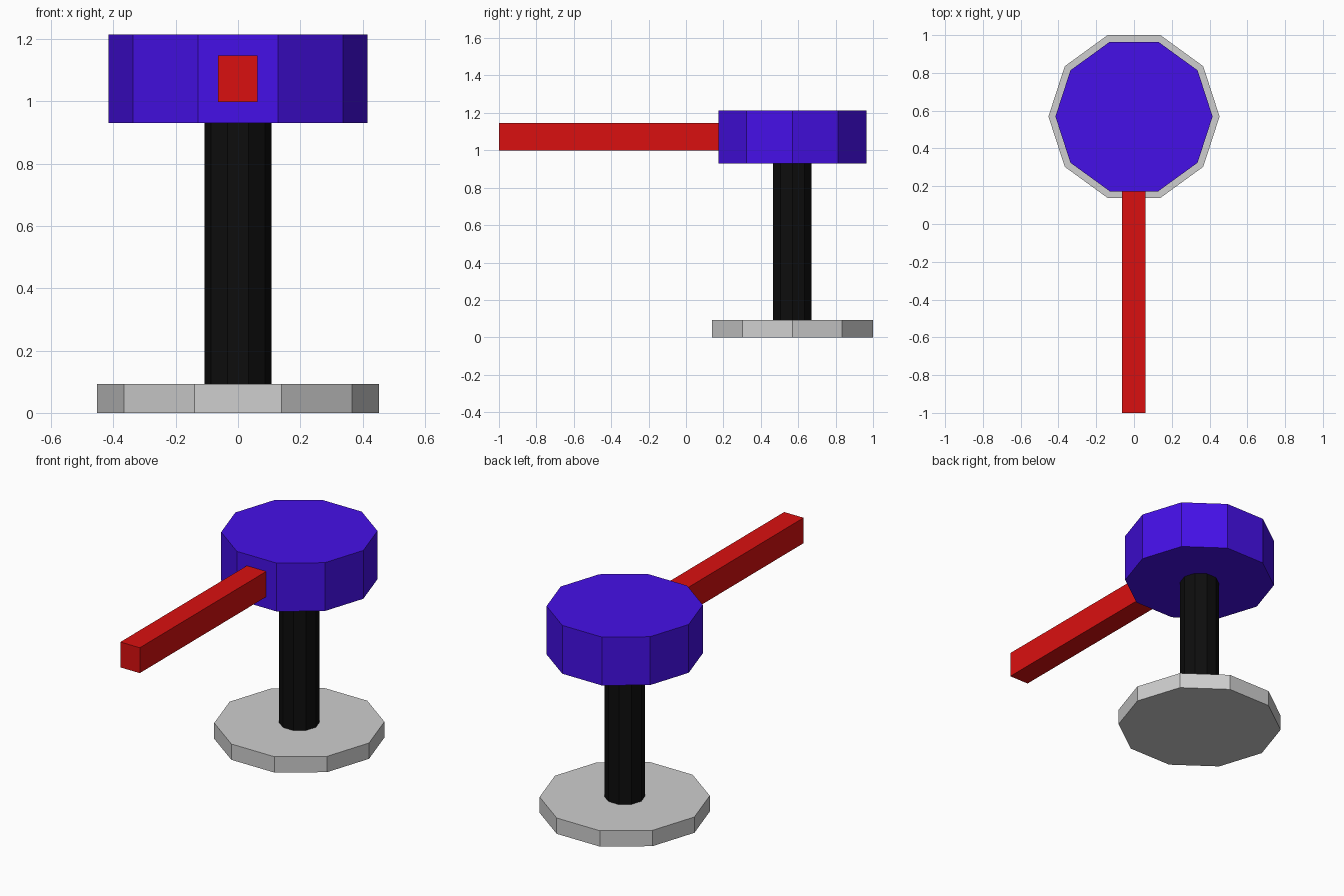
import bpy, math

if "Cube" in bpy.data.objects:
    bpy.data.objects.remove(bpy.data.objects["Cube"])

CENTRE_Y = 0.569  # axis of the round parts


def material(name, rgb):
    m = bpy.data.materials.new(name)
    m.diffuse_color = (*rgb, 1)
    m.use_nodes = True
    m.node_tree.nodes["Principled BSDF"].inputs["Base Color"].default_value = m.diffuse_color
    return m


def finish(name, mat):
    ob = bpy.context.object
    ob.name = name
    ob.data.materials.append(mat)


def decagon_prism(name, radius, z0, z1, mat):
    # corners lie on the x axis, flat sides face front and back
    bpy.ops.mesh.primitive_cylinder_add(
        vertices=10, radius=radius, depth=z1 - z0,
        location=(0, CENTRE_Y, (z0 + z1) / 2), rotation=(0, 0, math.pi / 10))
    finish(name, mat)


grey = material("light grey", (0.62, 0.62, 0.62))
black = material("black", (0.004, 0.004, 0.004))
purple = material("violet blue", (0.06, 0.005, 0.8))
red = material("red", (0.7, 0.005, 0.005))

# Round parts: foot plate, post and head
decagon_prism("base_plate", 0.453, 0, 0.093, grey)
decagon_prism("post", 0.108, 0.09, 0.935, black)
decagon_prism("head", 0.416, 0.93, 1.214, purple)

# Long bar reaching forward from the head
y0, y1 = -1.0, 0.18
bpy.ops.mesh.primitive_cube_add(size=1, location=(-0.001, (y0 + y1) / 2, 1.0725))
bpy.context.object.scale = (0.126, y1 - y0, 0.149)
finish("arm_bar", red)
